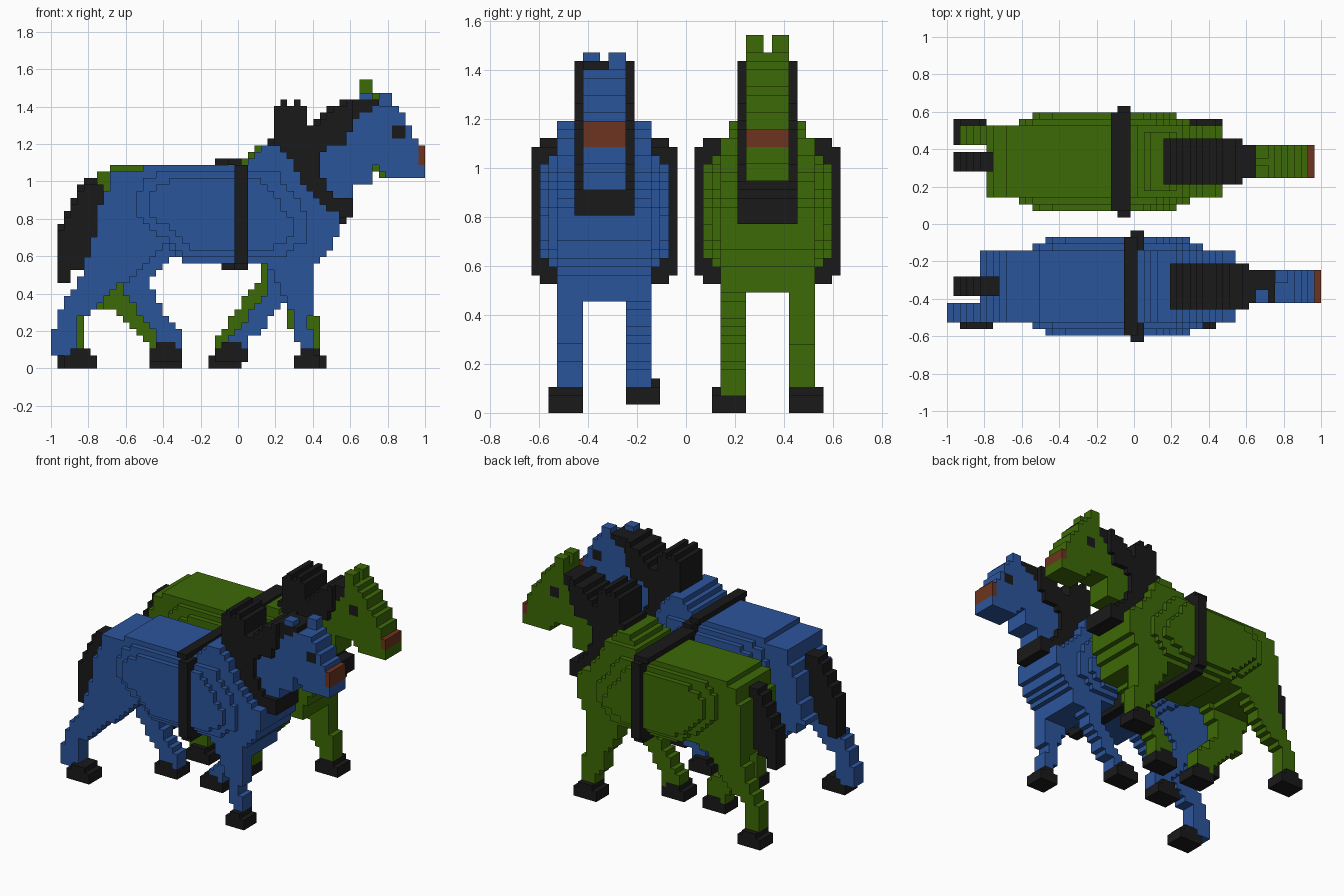
import bpy, bmesh, math

cube = bpy.data.objects.get("Cube")
if cube:
    bpy.data.objects.remove(cube, do_unlink=True)

V = 2 / 57  # edge of one block


def material(name, rgb):
    m = bpy.data.materials.new(name)
    m.diffuse_color = (*rgb, 1)
    m.use_nodes = True
    b = next(n for n in m.node_tree.nodes if n.type == 'BSDF_PRINCIPLED')
    b.inputs["Base Color"].default_value = (*rgb, 1)
    b.inputs["Roughness"].default_value = 0.9
    return m


BLUE = material("blue", (0.024, 0.090, 0.330))
GREEN = material("green", (0.046, 0.142, 0.002))
BLACK = material("black", (0.010, 0.010, 0.010))
BROWN = material("brown", (0.155, 0.034, 0.013))


def cells(pts, dx=0.0, dz=0.0):
    """Blocks of the side-view grid whose centres lie inside a polygon."""
    out = set()
    n = len(pts)
    for i in range(57):
        for k in range(46):
            x, z = -1 + (i + .5) * V - dx, (k + .5) * V - dz
            inside = False
            for a in range(n):
                (x1, z1), (x2, z2) = pts[a], pts[a - 1]
                if (z1 > z) != (z2 > z) and x < (x2 - x1) * (z - z1) / (z2 - z1) + x1:
                    inside = not inside
            if inside:
                out.add((i, k))
    return out


def box(x0, x1, z0, z1):
    return cells([(x0, z0), (x1, z0), (x1, z1), (x0, z1)])


def slab(name, grid, y0, y1, mat):
    """Stepped plate: the grid blocks extruded from y0 to y1."""
    bm = bmesh.new()
    y0, y1 = min(y0, y1), max(y0, y1)
    cache = {}

    def vert(i, k, y):
        key = (i, k, y)
        if key not in cache:
            cache[key] = bm.verts.new((-1 + i * V, y, k * V))
        return cache[key]

    for i, k in grid:
        c = [(i, k), (i + 1, k), (i + 1, k + 1), (i, k + 1)]
        bm.faces.new([vert(*p, y0) for p in c])
        bm.faces.new([vert(*p, y1) for p in reversed(c)])
        beside = [(i, k - 1), (i + 1, k), (i, k + 1), (i - 1, k)]
        for e in range(4):
            if beside[e] not in grid:
                p, q = c[e], c[(e + 1) % 4]
                bm.faces.new([vert(*q, y0), vert(*p, y0), vert(*p, y1), vert(*q, y1)])
    bmesh.ops.dissolve_limit(bm, angle_limit=0.01, verts=bm.verts, edges=bm.edges)
    bmesh.ops.recalc_face_normals(bm, faces=bm.faces)
    me = bpy.data.meshes.new(name)
    bm.to_mesh(me)
    bm.free()
    me.materials.append(mat)
    ob = bpy.data.objects.new(name, me)
    bpy.context.collection.objects.link(ob)


def hoof_shape(x0, x1, z):
    return cells([(x0, z), (x1, z), (x1, z + .07), (x1 - .04, z + .105), (x0 + .04, z + .105), (x0, z + .07)])


def horse(tag, coat, side, body, head, legs, ears, eye, mouth, strap, strap_top, withers_width, offs):
    cy = side * 9.5 * V

    def wide(part, grid, w, mat):
        slab(f"{tag}_{part}", grid, cy - w * V / 2, cy + w * V / 2, mat)

    # trunk, withers and the two bulges of the ribs
    trunk = cells(body)
    withers = {c for c in trunk if c[1] >= 32}
    wide("trunk", trunk - withers, 11, coat)
    wide("withers", withers, withers_width, coat)
    t = offs["ribs"]
    wide("ribs", cells([(-.545, .82), (-.545, .93), (-.48, 1.02), (-.40, 1.055), (.20, 1.055), (.25, .99), (.37, .82),
                        (.37, .70), (.25, .60), (-.27, .60), (-.40, .70)], t), 13, coat)
    wide("flank", cells([(-.475, .82), (-.475, .92), (-.42, .98), (-.30, 1.02), (.12, 1.02), (.19, .93), (.30, .78),
                         (.30, .71), (.15, .635), (-.25, .635), (-.36, .74)], t), 15, coat)

    # girth strap, its top set slightly back
    wide("girth_outer", box(*strap, .565, 1.085), 17, BLACK)
    wide("girth_inner", box(*strap, .53, 1.085) | box(*strap_top, 1.085, 1.12), 15, BLACK)

    # collar, hames and mane
    d = offs["collar"]
    hames = cells([(.19, 1.05), (.19, 1.40), (.225, 1.40), (.225, 1.44), (.263, 1.44), (.263, 1.40), (.295, 1.40),
                   (.295, 1.44), (.335, 1.44), (.335, 1.40), (.365, 1.40), (.365, 1.05)])
    collar = cells([(.19, 1.05), (.19, 1.23), (.35, 1.31), (.43, 1.31), (.47, 1.36),
                    (.56, 1.42), (.61, 1.44), (.615, 1.28), (.54, 1.18), (.43, 1.17), (.43, 1.06), (.47, .98),
                    (.54, .91), (.54, .85), (.40, .85)], d)
    collar |= cells([(.36, .98), (.47, .98), (.54, .915), (.614, .905), (.614, .81), (.50, .81)], d, d)
    wide("collar", collar | hames, 7, BLACK)
    mane = cells([(.59, 1.28), (.59, 1.44), (.745, 1.44), (.745, 1.40), (.68, 1.37)], d)
    if side > 0:
        mane = {c for c in mane if c[0] < 47}
    wide("mane", mane, 5, BLACK)

    # head with eyes and mouth
    eyes, lips = box(*eye), box(*mouth)
    wide("head", cells(head) - mane - eyes - lips, 5, coat)
    wide("eyes", eyes, 5, BLACK)
    wide("mouth", lips, 5, BROWN)
    for n, (s, e) in zip(("left", "right"), ((1, ears[0]), (-1, ears[1]))):
        slab(f"{tag}_{n}_ear", box(*e), cy + s * .5 * V, cy + s * 2.5 * V, coat)

    # tail
    wide("tail", cells([(-.715, .99), (-.79, .99), (-.86, .91), (-.93, .79), (-.965, .70), (-.965, .46), (-.89, .46),
                        (-.89, .50), (-.82, .55), (-.72, .75)], 0, offs["tail"]), 3, BLACK)

    # legs and hooves
    for name, s, pts, hoof in legs:
        s *= side
        h = hoof_shape(*hoof)
        slab(f"{tag}_{name}_hoof", h, cy + s * 2.5 * V, cy + s * 6.5 * V, BLACK)
        slab(f"{tag}_{name}_leg", cells(pts) - h - trunk, cy + s * 2.5 * V, cy + s * 5.5 * V, coat)


horse(
    "blue_horse", BLUE, -1,
    body=[(-.69, 1.05), (-.51, 1.05), (-.51, 1.085), (.02, 1.085), (.09, 1.15), (.16, 1.195), (.23, 1.195),
          (.28, 1.13), (.345, 1.0), (.43, .90), (.545, .81), (.545, .73), (.50, .66), (.43, .565), (.40, .56),
          (.40, .46), (.20, .46), (.15, .565), (-.30, .565), (-.34, .62), (-.40, .67), (-.46, .60), (-.50, .565),
          (-.82, .565), (-.76, .74), (-.74, .88), (-.69, .97)],
    head=[(.36, .92), (.61, .92), (.62, .98), (.72, .99), (.72, 1.11), (.765, 1.07), (.82, 1.02), (1, 1.02), (1, 1.19),
          (.965, 1.19), (.95, 1.24), (.91, 1.30), (.89, 1.35), (.84, 1.41), (.70, 1.41), (.58, 1.28), (.36, 1.2)],
    legs=[
        ("rear_outer", 1, [(-.83, .60), (-.48, .60), (-.55, .50), (-.66, .42), (-.76, .34), (-.80, .28), (-.86, .26),
                           (-.86, .07), (-1, .07), (-1, .20), (-.965, .21), (-.95, .31), (-.91, .40), (-.85, .44)],
         (-.93, -.755, 0)),
        ("rear_inner", -1, [(-.80, .60), (-.42, .68), (-.31, .66), (-.31, .60), (-.40, .57), (-.47, .46), (-.44, .37),
                            (-.38, .27), (-.30, .20), (-.30, .07), (-.43, .07), (-.43, .16), (-.50, .25), (-.58, .36),
                            (-.62, .44), (-.74, .50)], (-.475, -.30, V)),
        ("front_outer", 1, [(.14, .62), (.40, .62), (.40, .30), (.365, .22), (.40, .20), (.40, .07), (.33, .07),
                            (.33, .14), (.29, .19), (.29, .30), (.22, .42)], (.30, .43, 0)),
        ("front_inner", -1, [(.15, .62), (.32, .62), (.27, .38), (.19, .28), (.12, .20), (.05, .15), (.05, .09),
                             (-.08, .09), (-.02, .19), (.07, .30), (.15, .40)], (-.12, .05, V))],
    ears=[(.755, .82, 1.405, 1.475), (.65, .72, 1.405, 1.475)],
    eye=(.82, .885, 1.23, 1.30), mouth=(.965, 1.0, 1.09, 1.19),
    strap=(-.018, .053), strap_top=(-.053, .018), withers_width=11,
    offs={"ribs": 0, "collar": 0, "tail": 0})

horse(
    "green_horse", GREEN, 1,
    body=[(-.75, 1.05), (-.685, 1.05), (-.685, 1.085), (-.02, 1.085), (.05, 1.15), (.12, 1.195), (.20, 1.195),
          (.24, 1.12), (.30, 1.0), (.38, .90), (.475, .81), (.475, .70), (.44, .64), (.40, .565), (.40, .49),
          (.18, .49), (.13, .565), (-.28, .565), (-.34, .60), (-.46, .60), (-.50, .565), (-.79, .565), (-.79, .80),
          (-.77, .98)],
    head=[(.36, .95), (.575, .95), (.60, 1.10), (.72, 1.10), (.75, 1.02), (.93, 1.02), (.965, 1.05), (.965, 1.16),
          (.93, 1.18), (.90, 1.27), (.83, 1.36), (.78, 1.43), (.72, 1.475), (.65, 1.475), (.56, 1.28), (.36, 1.2)],
    legs=[
        ("rear_outer", 1, [(-.79, .60), (-.52, .60), (-.62, .44), (-.74, .33), (-.825, .26), (-.825, .07), (-.93, .07),
                           (-.93, .21), (-.90, .33), (-.83, .44)], (-.965, -.79, 0)),
        ("rear_inner", -1, [(-.79, .60), (-.44, .60), (-.52, .42), (-.50, .36), (-.42, .26), (-.33, .18), (-.33, .07),
                            (-.45, .07), (-.48, .13), (-.60, .24), (-.72, .35), (-.72, .44)],
         (-.475, -.30, 0)),
        ("front_outer", 1, [(.12, .62), (.40, .62), (.40, .28), (.435, .26), (.435, .07), (.33, .07), (.33, .16),
                            (.26, .21), (.26, .32), (.18, .45)], (.30, .47, 0)),
        ("front_inner", -1, [(.12, .62), (.30, .62), (.27, .48), (.19, .37), (.10, .26), (.03, .18), (.0, .07),
                             (-.12, .07), (-.12, .15), (-.05, .25), (.02, .36), (.08, .42), (.13, .52)],
         (-.155, .02, 0))],
    ears=[(.65, .715, 1.475, 1.545)] * 2,
    eye=(.70, .77, 1.265, 1.335), mouth=(.93, .965, 1.09, 1.16),
    strap=(-.088, -.018), strap_top=(-.123, -.018), withers_width=9,
    offs={"ribs": -.085, "collar": -V, "tail": V})
